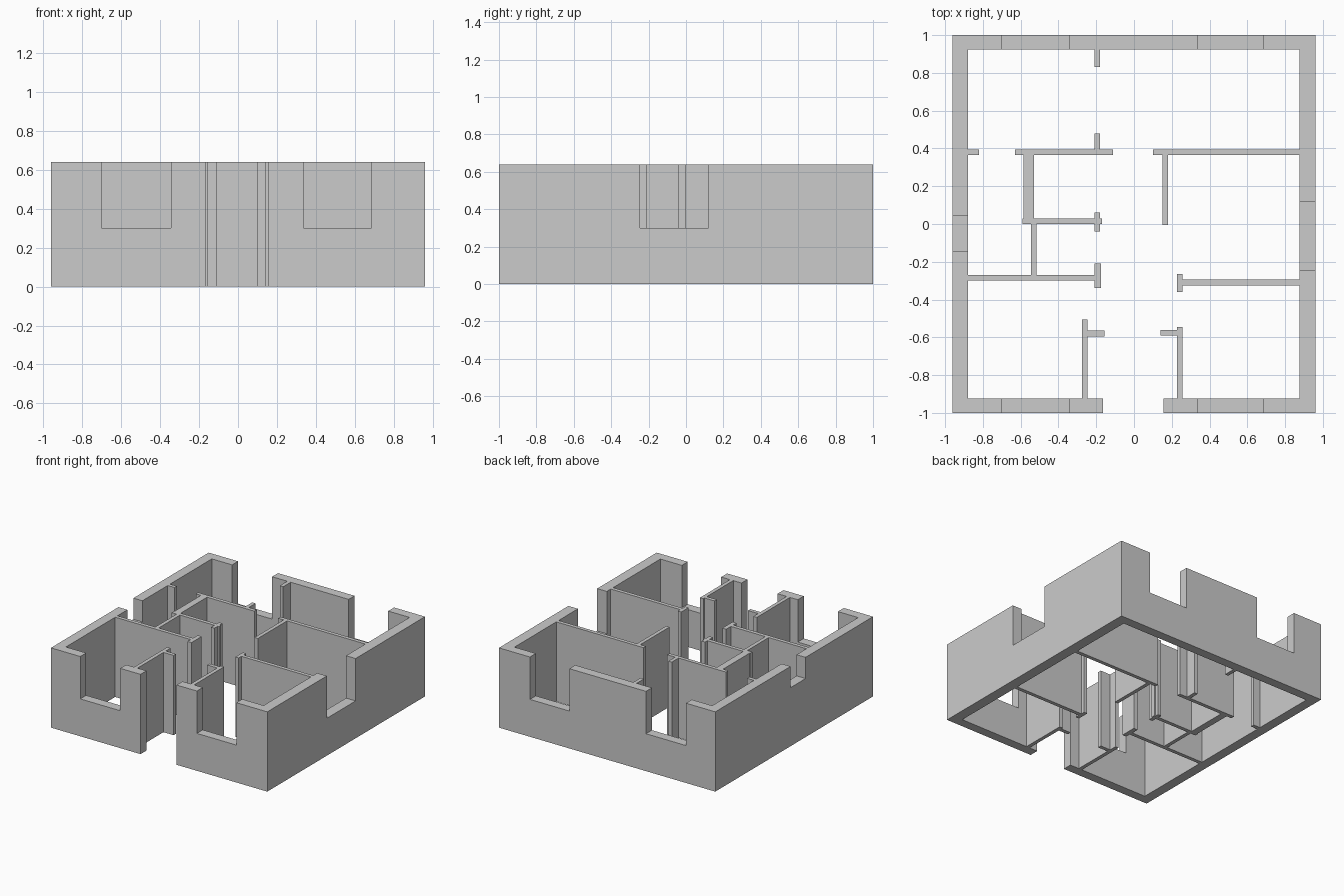
import bpy, bmesh
from mathutils import Matrix, Vector

if "Cube" in bpy.data.objects:
    bpy.data.objects.remove(bpy.data.objects["Cube"])

HEIGHT = 0.64
SILL = 0.30


def box(name, x0, x1, y0, y1, z0=0.0, z1=HEIGHT):
    bm = bmesh.new()
    centre = Vector(((x0 + x1) / 2, (y0 + y1) / 2, (z0 + z1) / 2))
    size = Matrix.Diagonal((x1 - x0, y1 - y0, z1 - z0, 1))
    bmesh.ops.create_cube(bm, size=1, matrix=Matrix.Translation(centre) @ size)
    mesh = bpy.data.meshes.new(name)
    bm.to_mesh(mesh)
    bm.free()
    ob = bpy.data.objects.new(name, mesh)
    bpy.context.collection.objects.link(ob)
    return ob


def combine(target, tool, operation):
    mod = target.modifiers.new("combine", 'BOOLEAN')
    mod.operation = operation
    mod.solver = 'EXACT'
    mod.object = tool
    bpy.context.view_layer.objects.active = target
    bpy.ops.object.modifier_apply(modifier=mod.name)
    bpy.data.objects.remove(tool)


def wall(name, *rects):
    ob = box(name, *rects[0])
    for r in rects[1:]:
        combine(ob, box("segment", *r), 'UNION')
    return ob


# Outer shell: hollow room outline, doorway and windows
shell = box("outer_walls", -0.96, 0.96, -1, 1)
openings = [
    (-0.88, 0.875, -0.925, 0.925, -0.1, 1),      # interior
    (-0.165, 0.155, -1.1, -0.9, -0.1, 1),        # front doorway
    (0.85, 1.1, -0.245, 0.12, SILL, 1),          # right window
    (-1.1, -0.85, -0.145, 0.045, 0.47, 1),       # small left window
]
for y0, y1 in ((-1.1, -0.9), (0.9, 1.1)):        # front and back windows
    openings += [(-0.70, -0.345, y0, y1, SILL, 1),
                 (0.335, 0.685, y0, y1, SILL, 1)]
for o in openings:
    combine(shell, box("opening", *o), 'DIFFERENCE')

# Back bedrooms
wall("back_divider_stub", (-0.21, -0.18, 0.83, 0.925))
wall("back_left_door_stub", (-0.88, -0.82, 0.365, 0.395))

# Left wet rooms
wall("left_partition",
     (-0.63, -0.11, 0.365, 0.395), (-0.21, -0.18, 0.38, 0.48),
     (-0.585, -0.53, 0.01, 0.38), (-0.59, -0.17, 0.0, 0.03),
     (-0.21, -0.18, -0.04, 0.06), (-0.545, -0.515, -0.285, 0.015),
     (-0.88, -0.19, -0.30, -0.27), (-0.21, -0.175, -0.34, -0.21))

# Right rooms
wall("back_right_partition",
     (0.10, 0.875, 0.365, 0.395), (0.15, 0.18, -0.005, 0.38))
wall("front_right_partition",
     (0.24, 0.875, -0.325, -0.295), (0.228, 0.258, -0.36, -0.265))

# Entrance hall
wall("hall_left_wall",
     (-0.275, -0.245, -0.925, -0.505), (-0.26, -0.155, -0.595, -0.565))
wall("hall_right_wall",
     (0.228, 0.258, -0.925, -0.545), (0.14, 0.24, -0.59, -0.56))
